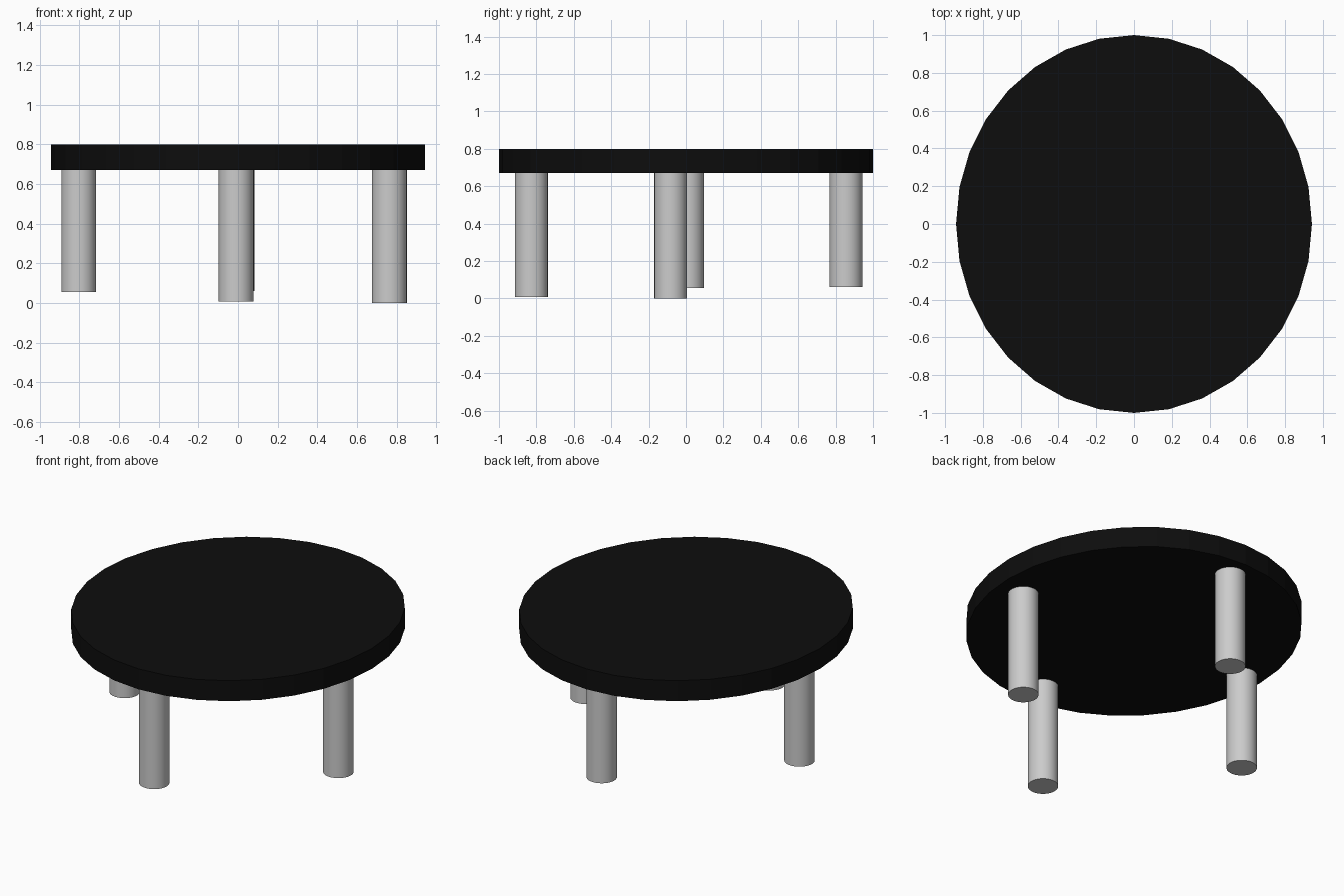
import bpy, math

if "Cube" in bpy.data.objects:
    bpy.data.objects.remove(bpy.data.objects["Cube"])

TOP_Z, UNDER_Z = 0.80, 0.67
LEG_RADIUS = 0.088


def cylinder(name, x, y, z0, z1, radius):
    bpy.ops.mesh.primitive_cylinder_add(
        vertices=32, radius=radius, depth=z1 - z0, location=(x, y, (z0 + z1) / 2))
    obj = bpy.context.object
    obj.name = name
    return obj


# Table top: slightly oval, flat-faceted black slab
top = cylinder("table_top", 0, 0, UNDER_Z, TOP_Z, 1.0)
top.scale.x = 0.942
bpy.ops.object.transform_apply(location=False, rotation=False, scale=True)
black = bpy.data.materials.new("black")
black.diffuse_color = (0.004, 0.004, 0.004, 1)
black.use_nodes = True
black.node_tree.nodes["Principled BSDF"].inputs["Base Color"].default_value = black.diffuse_color
top.data.materials.append(black)

# Round legs, each set at its own position and foot height, sunk into the top
legs = {
    "front_leg": (-0.01, -0.827, 0.008),
    "right_leg": (0.763, -0.082, 0.0),
    "left_leg": (-0.803, 0.008, 0.055),
    "back_leg": (-0.006, 0.855, 0.06),
}
for name, (x, y, foot) in legs.items():
    cylinder(name, x, y, foot, UNDER_Z + 0.03, LEG_RADIUS)
    bpy.ops.object.shade_smooth_by_angle(angle=math.radians(30))
